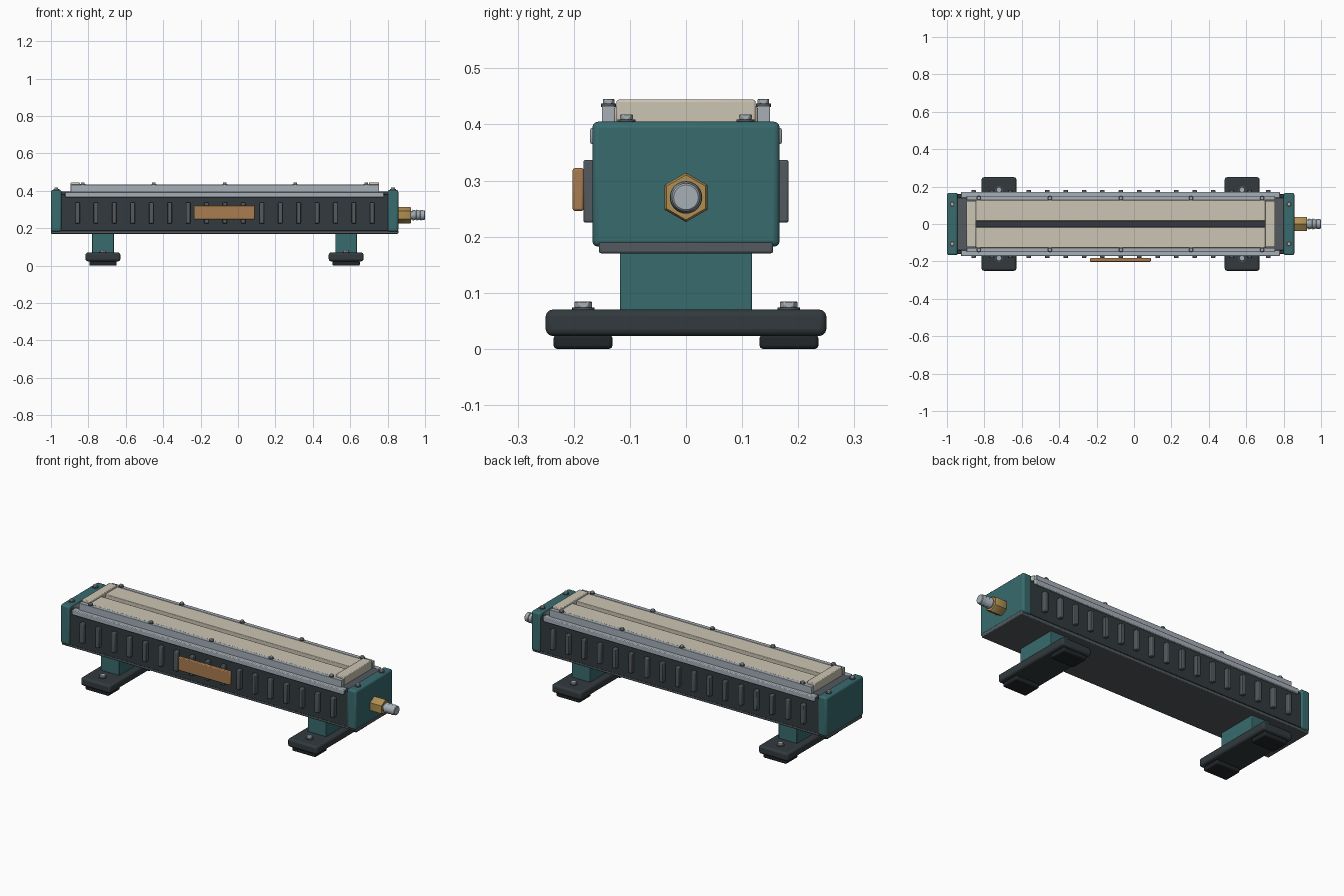
import bpy, math
from mathutils import Matrix

if "Cube" in bpy.data.objects:
    bpy.data.objects.remove(bpy.data.objects["Cube"])


def material(name, rgb):
    m = bpy.data.materials.new(name)
    m.diffuse_color = (*rgb, 1)
    m.use_nodes = True
    m.node_tree.nodes["Principled BSDF"].inputs["Base Color"].default_value = m.diffuse_color
    return m


TEAL = material("teal_paint", (0.04, 0.145, 0.155))
DARK = material("dark_metal", (0.032, 0.042, 0.047))
RUBBER = material("rubber", (0.015, 0.019, 0.021))
GREY = material("grey_metal", (0.085, 0.1, 0.11))
STEEL = material("steel", (0.38, 0.43, 0.47))
CREAM = material("cream", (0.6, 0.56, 0.45))
BRASS = material("brass", (0.43, 0.27, 0.085))
COPPER = material("copper", (0.4, 0.2, 0.08))


def finish(o, name, mat, bevel=0.0, segs=2):
    o.name = name
    o.data.materials.append(mat)
    if bevel:
        b = o.modifiers.new("bevel", 'BEVEL')
        b.width, b.segments, b.limit_method = bevel, segs, 'ANGLE'
    bpy.ops.object.shade_smooth_by_angle(angle=math.radians(35))
    return o


def box(name, x, y, z, mat, bevel=0.003, segs=2):
    """Box from (min, max) ranges on each axis."""
    bpy.ops.mesh.primitive_cube_add(size=1)
    o = bpy.context.object
    r = (x, y, z)
    size = Matrix.Diagonal([b - a for a, b in r] + [1])
    o.data.transform(size)
    o.location = [(a + b) / 2 for a, b in r]
    return finish(o, name, mat, bevel, segs)


def sides(s, a, b):
    return tuple(sorted((s * a, s * b)))


def lathe_x(name, profile, z, n, mat, turn=0.0):
    """Solid of revolution along x from (x, radius) points, capped at both ends."""
    verts, faces = [], []
    for x, r in profile:
        for k in range(n):
            a = turn + 2 * math.pi * k / n
            verts.append((x, r * math.cos(a), z + r * math.sin(a)))
    for i in range(len(profile) - 1):
        for k in range(n):
            j = (k + 1) % n
            faces.append((i * n + k, i * n + j, (i + 1) * n + j, (i + 1) * n + k))
    last = (len(profile) - 1) * n
    faces += [tuple(reversed(range(n))), tuple(range(last, last + n))]
    me = bpy.data.meshes.new(name)
    me.from_pydata(verts, [], faces)
    o = bpy.data.objects.new(name, me)
    bpy.context.collection.objects.link(o)
    bpy.ops.object.select_all(action='DESELECT')
    o.select_set(True)
    bpy.context.view_layer.objects.active = o
    return finish(o, name, mat)


def disc(name, x, y, z0, z1, r, n, mat, bevel=0.0):
    bpy.ops.mesh.primitive_cylinder_add(vertices=n, radius=r, depth=z1 - z0,
                                        location=(x, y, (z0 + z1) / 2))
    return finish(bpy.context.object, name, mat, bevel, 1)


def bolt(name, x, y, z, washer, head, height):
    disc(name + "_washer", x, y, z - 0.002, z + 0.004, washer, 20, GREY)
    disc(name + "_head", x, y, z + 0.003, z + height, head, 6, STEEL, 0.0015)


# main housing
box("base_plate", (-1.0, 0.857), (-0.155, 0.155), (0.17, 0.192), GREY, 0.004)
box("housing", (-0.96, 0.82), (-0.16, 0.16), (0.185, 0.383), DARK)
box("deck", (-0.95, 0.81), (-0.142, 0.142), (0.38, 0.396), GREY)

# end caps with bolts
for side, x0, x1 in (("left", -1.0, -0.943), ("right", 0.80, 0.857)):
    box(side + "_end_cap", (x0, x1), (-0.167, 0.167), (0.182, 0.405), TEAL, 0.011, 3)
    for s in (-1, 1):
        bolt(side + "_cap_bolt", (x0 + x1) / 2, s * 0.106, 0.405, 0.016, 0.012, 0.013)

# side ribs, side rails and bolted clamp rails
for s, side in ((-1, "front"), (1, "back")):
    for i in range(17):
        x = -0.858 + i * 0.0985
        box(side + "_rib", (x - 0.012, x + 0.012), sides(s, 0.155, 0.183),
            (0.225, 0.337), GREY, 0.004)
    box(side + "_side_rail", (-0.925, 0.78), sides(s, 0.135, 0.171), (0.365, 0.394), STEEL, 0.004)
    box(side + "_clamp_rail", (-0.895, 0.755), sides(s, 0.127, 0.15), (0.39, 0.433), STEEL, 0.002)
    for x in (-0.83, -0.45, -0.07, 0.305, 0.685):
        bolt(side + "_rail_bolt", x, s * 0.138, 0.433, 0.0135, 0.011, 0.0125)
    # cream bed strips either side of the slot
    box(side + "_bed_strip", (-0.85, 0.705), sides(s, 0.016, 0.127), (0.39, 0.432), CREAM, 0.003)

# slot floor and cream end blocks
box("slot_floor", (-0.85, 0.705), (-0.02, 0.02), (0.39, 0.41), DARK, 0)
box("left_end_block", (-0.895, -0.845), (-0.124, 0.124), (0.39, 0.444), CREAM, 0.004)
box("right_end_block", (0.70, 0.755), (-0.124, 0.124), (0.39, 0.444), CREAM, 0.004)

# blank name plate
box("front_plate", (-0.235, 0.09), (-0.202, -0.182), (0.246, 0.322), COPPER, 0.004)

# hose fitting: hex nut and barbed spigot
lathe_x("hex_nut", [(0.85, 0.041), (0.855, 0.044), (0.921, 0.044), (0.926, 0.040)],
        0.27, 6, BRASS, math.pi / 6)
lathe_x("hose_barb", [(0.92, 0.023), (0.932, 0.023), (0.934, 0.029), (0.953, 0.024),
                      (0.955, 0.029), (0.974, 0.024), (0.976, 0.028), (0.997, 0.025),
                      (1.0, 0.022)], 0.27, 32, STEEL)

# feet
for cx, side in ((-0.722, "left"), (0.578, "right")):
    box(side + "_post", (cx - 0.058, cx + 0.058), (-0.118, 0.118), (0.06, 0.175), TEAL, 0.003)
    box(side + "_foot", (cx - 0.093, cx + 0.093), (-0.25, 0.25), (0.023, 0.07), DARK, 0.012, 3)
    for s in (-1, 1):
        box(side + "_pad", (cx - 0.073, cx + 0.073), sides(s, 0.131, 0.236),
            (0.0, 0.025), RUBBER, 0.006)
        bolt(side + "_foot_bolt", cx, s * 0.183, 0.07, 0.02, 0.0165, 0.014)
